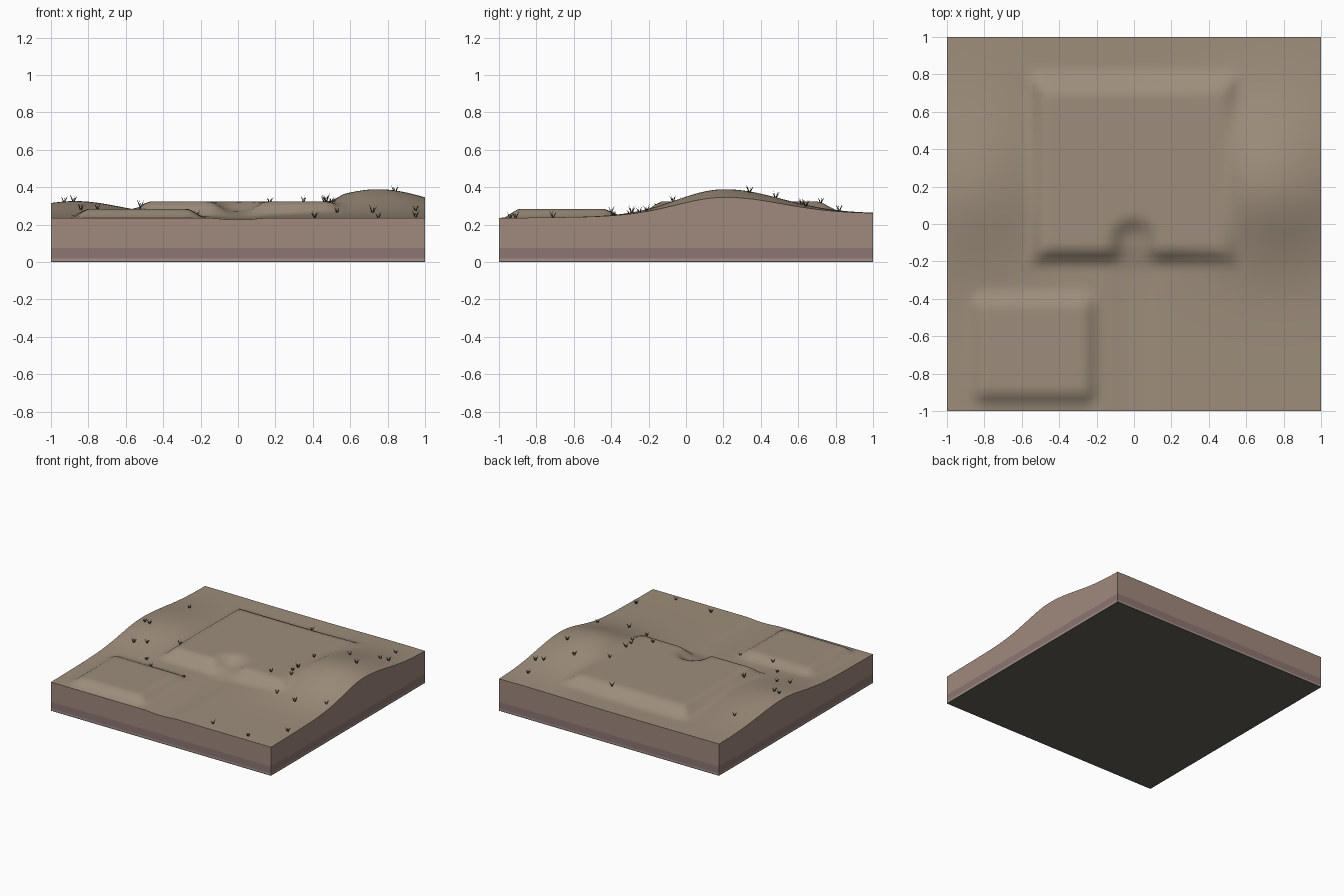
import bpy, bmesh, random
from math import exp, hypot, cos, sin, pi

if "Cube" in bpy.data.objects:
    bpy.data.objects.remove(bpy.data.objects["Cube"])

random.seed(4)
N = 60  # grid cells per side


def material(name, rgb):
    m = bpy.data.materials.new(name)
    m.diffuse_color = (*rgb, 1)
    m.use_nodes = True
    m.node_tree.nodes["Principled BSDF"].inputs["Base Color"].default_value = m.diffuse_color
    return m


def finish(bm, name, mats, smooth=False):
    me = bpy.data.meshes.new(name)
    for f in bm.faces:
        f.smooth = smooth
    bm.to_mesh(me)
    bm.free()
    for m in mats:
        me.materials.append(m)
    ob = bpy.data.objects.new(name, me)
    bpy.context.collection.objects.link(ob)
    return ob


def smooth(t):
    t = max(0.0, min(1.0, t))
    return t * t * (3 - 2 * t)


def mix(a, b, t):
    return a + (b - a) * t


def hill(x, y, cx, cy, amp, sx, front, back):
    sy = front if y < cy else back
    return amp * exp(-((x - cx) / sx) ** 2 - ((y - cy) / sy) ** 2)


# Terrain height: two hills, two levelled pads and a sunken path
def height(x, y):
    natural = 0.235 + 0.012 * (y + 1)
    natural += hill(x, y, 0.75, 0.2, 0.14, 0.41, 0.36, 0.44)
    natural += hill(x, y, -0.87, 0.17, 0.077, 0.34, 0.36, 0.44)
    z = natural
    # main terrace, square corners
    dx = max(abs(x) - 0.47, 0) / 0.1
    dy = max((-0.12 - y) / 0.11, (y - 0.69) / 0.14, 0)
    z = mix(z, 0.325, smooth(1 - max(dx, dy)))
    # small front pad, rounded corners
    dx = max(abs(x + 0.535) - 0.26, 0)
    dy = max(abs(y + 0.665) - 0.22, 0)
    z = mix(z, 0.285, smooth(1 - hypot(dx, dy) / 0.1))
    # path running from the front edge into the terrace
    d = hypot(x, max(y + 0.1, 0))
    floor = natural - 0.008 + 0.032 * smooth((y + 0.27) / 0.2)
    return mix(z, floor, smooth((0.155 - d) / 0.12))


# Ground surface
earth = material("earth", (0.34, 0.27, 0.20))
bm = bmesh.new()
bmesh.ops.create_grid(bm, x_segments=N, y_segments=N, size=1)
for v in bm.verts:
    v.co.z = height(v.co.x, v.co.y)
finish(bm, "ground_surface", [earth], True)

# Soil layers around the edge
steps = [-1 + 2 * i / N for i in range(N)]
rim = ([(s, -1) for s in steps] + [(1, s) for s in steps]
       + [(-s, 1) for s in steps] + [(-1, -s) for s in steps])


def wall(name, low, high, mat):
    bm = bmesh.new()
    a = [bm.verts.new((x, y, low)) for x, y in rim]
    b = [bm.verts.new((x, y, height(x, y) if high is None else high)) for x, y in rim]
    n = len(rim)
    for i in range(n):
        j = (i + 1) % n
        bm.faces.new((a[i], a[j], b[j], b[i]))
    return finish(bm, name, [mat])


wall("soil_upper", 0.075, None, material("soil", (0.35, 0.25, 0.20)))
wall("soil_lower", 0.018, 0.075, material("deep_soil", (0.26, 0.18, 0.17)))
wall("soil_foot", 0.006, 0.018, material("pale_soil", (0.38, 0.29, 0.25)))
rock = material("bedrock", (0.13, 0.12, 0.10))
wall("bedrock_edge", 0, 0.006, rock)
bm = bmesh.new()
bmesh.ops.create_grid(bm, x_segments=1, y_segments=1, size=1)
bmesh.ops.reverse_faces(bm, faces=bm.faces[:])
finish(bm, "bedrock_underside", [rock])

# Grass tufts: thin upright blades fanning out from a point
spots = [(-.84, .57), (-.93, .12), (-.88, .11), (-.84, -.15), (-.75, -.11),
         (-.52, -.01), (-.62, -.30), (-.51, -.40), (-.22, -.39), (.41, -.91),
         (.75, -.94), (.95, -.71), (.72, -.29), (.95, -.21), (.35, -.07),
         (.50, -.02), (.47, .11), (.47, .04), (.17, .72), (.46, .33),
         (.68, .48), (.84, .34), (.86, .62), (.92, .64), (.86, .82), (.53, -.25)]
bm = bmesh.new()
for x, y in spots:
    z = height(x, y) - 0.003
    turn = random.uniform(0, 2 * pi)
    size = random.uniform(0.85, 1.15)
    for k in range(5):
        a = turn + k * 2 * pi / 5
        c, s = cos(a) * size, sin(a) * size
        pts = ((-0.001, 0), (0.005, 0), (0.012, 0.018),
               (0.02, random.uniform(0.028, 0.04)), (0.007, 0.018))
        bm.faces.new([bm.verts.new((x + r * c, y + r * s, z + h * size)) for r, h in pts])
finish(bm, "grass_tufts", [material("grass", (0.05, 0.045, 0.03))])
